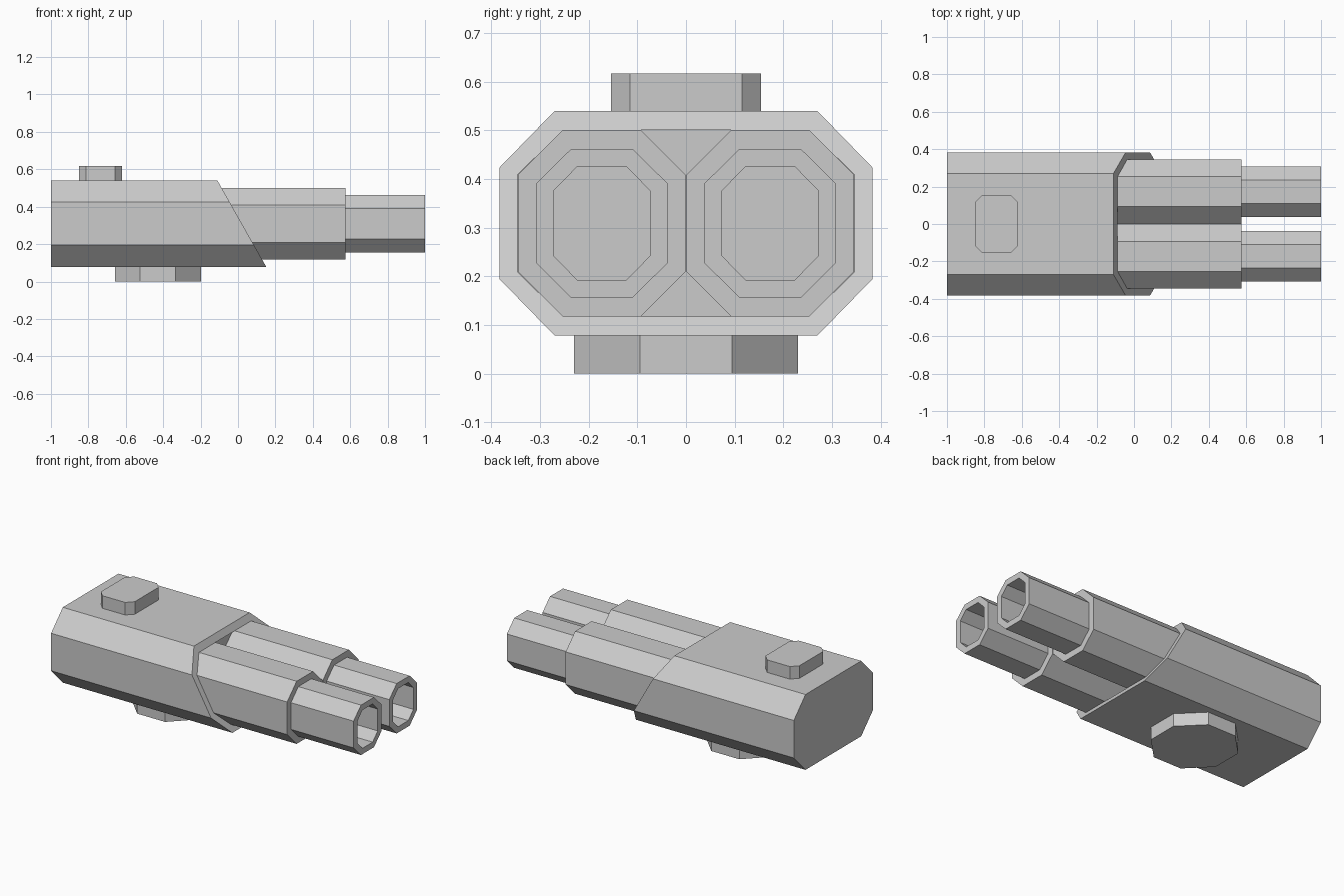
import bpy, bmesh

if "Cube" in bpy.data.objects:
    bpy.data.objects.remove(bpy.data.objects["Cube"])


def octagon(cu, cv, hu, hv, fu, fv):
    """Chamfered rectangle: half sizes hu, hv; flat half lengths fu, fv."""
    pts = [(hu, -fv), (hu, fv), (fu, hv), (-fu, hv),
           (-hu, fv), (-hu, -fv), (-fu, -hv), (fu, -hv)]
    return [(cu + u, cv + v) for u, v in pts]


def loft(name, rings):
    """Skin a list of 8-point rings and cap both ends."""
    bm = bmesh.new()
    loops = [[bm.verts.new(p) for p in ring] for ring in rings]
    for a, b in zip(loops, loops[1:]):
        for i in range(8):
            j = (i + 1) % 8
            bm.faces.new((a[i], a[j], b[j], b[i]))
    bm.faces.new(loops[0][::-1])
    bm.faces.new(loops[-1])
    bmesh.ops.recalc_face_normals(bm, faces=bm.faces[:])
    mesh = bpy.data.meshes.new(name)
    bm.to_mesh(mesh)
    bm.free()
    obj = bpy.data.objects.new(name, mesh)
    bpy.context.collection.objects.link(obj)
    return obj


def at_x(x, profile):
    return [(x, y, z) for y, z in profile]


def slanted(profile):
    return [(-0.11 + (0.54 - z) * 0.26 / 0.46, y, z) for y, z in profile]


def at_z(z, profile):
    return [(x, y, z) for x, y in profile]


MID = 0.309
WALL = -0.10

# Main housing with a slanted front rim and a recessed wall behind it
outer = octagon(0, MID, 0.383, 0.231, 0.27, 0.115)
inner = octagon(0, MID, 0.346, 0.192, 0.253, 0.1)
loft("housing", [at_x(-1, outer), slanted(outer), slanted(inner), at_x(WALL, inner)])

# Twin barrels: wide sleeve, narrower muzzle, hollow bore
for side, label in ((-1, "right"), (1, "left")):
    y = side * 0.173
    sleeve = octagon(y, MID, 0.172, 0.192, 0.08, 0.1)
    muzzle = octagon(y, MID, 0.135, 0.153, 0.063, 0.082)
    bore = octagon(y, MID, 0.099, 0.117, 0.05, 0.067)
    loft(label + "_barrel", [at_x(WALL, sleeve), at_x(0.575, sleeve), at_x(0.575, muzzle),
                             at_x(1, muzzle), at_x(1, bore), at_x(0.575, bore)])

# Top hatch
hatch = octagon(-0.735, 0, 0.115, 0.154, 0.077, 0.115)
loft("top_hatch", [at_z(0.54, hatch), at_z(0.617, hatch)])

# Turntable mount underneath
mount = octagon(-0.428, 0, 0.229, 0.23, 0.095, 0.095)
loft("base_mount", [at_z(0, mount), at_z(0.08, mount)])
